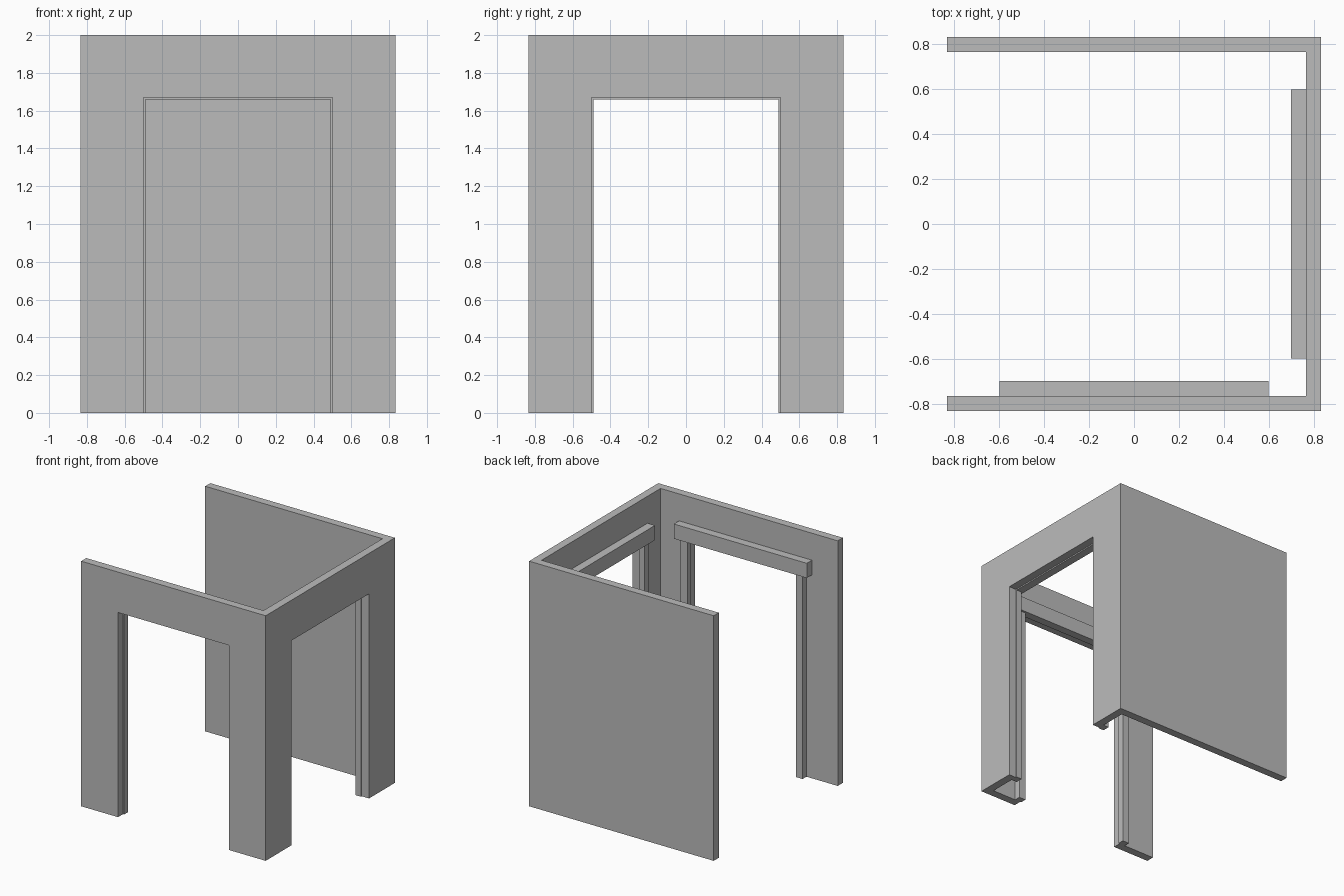
import bpy
import bmesh
from math import pi
from mathutils import Matrix

if "Cube" in bpy.data.objects:
    bpy.data.objects.remove(bpy.data.objects["Cube"])

grey = bpy.data.materials.new("plain grey")
grey.use_nodes = True
color = (0.5, 0.5, 0.5, 1)
grey.diffuse_color = color
grey.node_tree.nodes["Principled BSDF"].inputs["Base Color"].default_value = color

HALF = 0.833       # half of the room width
INNER = 0.767      # inner wall face
HEIGHT = 2.0
DOOR = 0.5         # half width of the door opening
DOOR_TOP = 1.67
FRONT = Matrix()
SIDE = Matrix.Rotation(pi / 2, 4, "Z")


def extrude_outline(name, points, y0, y1, turn=FRONT):
    """Solid with an x-z outline, running from y0 to y1, then turned about z."""
    bm = bmesh.new()
    face = bm.faces.new([bm.verts.new((x, y0, z)) for x, z in points])
    new = bmesh.ops.extrude_face_region(bm, geom=[face])["geom"]
    verts = [v for v in new if isinstance(v, bmesh.types.BMVert)]
    bmesh.ops.translate(bm, verts=verts, vec=(0, y1 - y0, 0))
    bmesh.ops.transform(bm, matrix=turn, verts=bm.verts)
    bmesh.ops.recalc_face_normals(bm, faces=bm.faces)
    mesh = bpy.data.meshes.new(name)
    bm.to_mesh(mesh)
    bm.free()
    mesh.materials.append(grey)
    obj = bpy.data.objects.new(name, mesh)
    bpy.context.collection.objects.link(obj)


def box(name, x0, x1, y0, y1, z0, z1, turn=FRONT):
    extrude_outline(name, [(x0, z0), (x1, z0), (x1, z1), (x0, z1)], y0, y1, turn)


def doorway_wall(name, left, right, turn):
    # Wall with a door opening reaching the floor
    extrude_outline(name + "_wall", [
        (left, 0), (-DOOR, 0), (-DOOR, DOOR_TOP), (DOOR, DOOR_TOP),
        (DOOR, 0), (right, 0), (right, HEIGHT), (left, HEIGHT)],
        -HALF, -INNER, turn)
    # Door frame on the inner face: two jambs under an overhanging lintel
    for side, sign in (("left", 1), ("right", -1)):
        x0, x1 = sorted((sign * 0.49, sign * 0.55))
        box(f"{name}_{side}_jamb", x0, x1, -INNER, -0.717, 0, 1.66, turn)
    box(name + "_lintel", -0.6, 0.6, -INNER, -0.7, 1.66, 1.78, turn)


# Front wall covers the corner; side wall fits between front and back walls
doorway_wall("front", -HALF, HALF, FRONT)
doorway_wall("side", -INNER, INNER, SIDE)
box("back_wall", -HALF, HALF, INNER, HALF, 0, HEIGHT)
